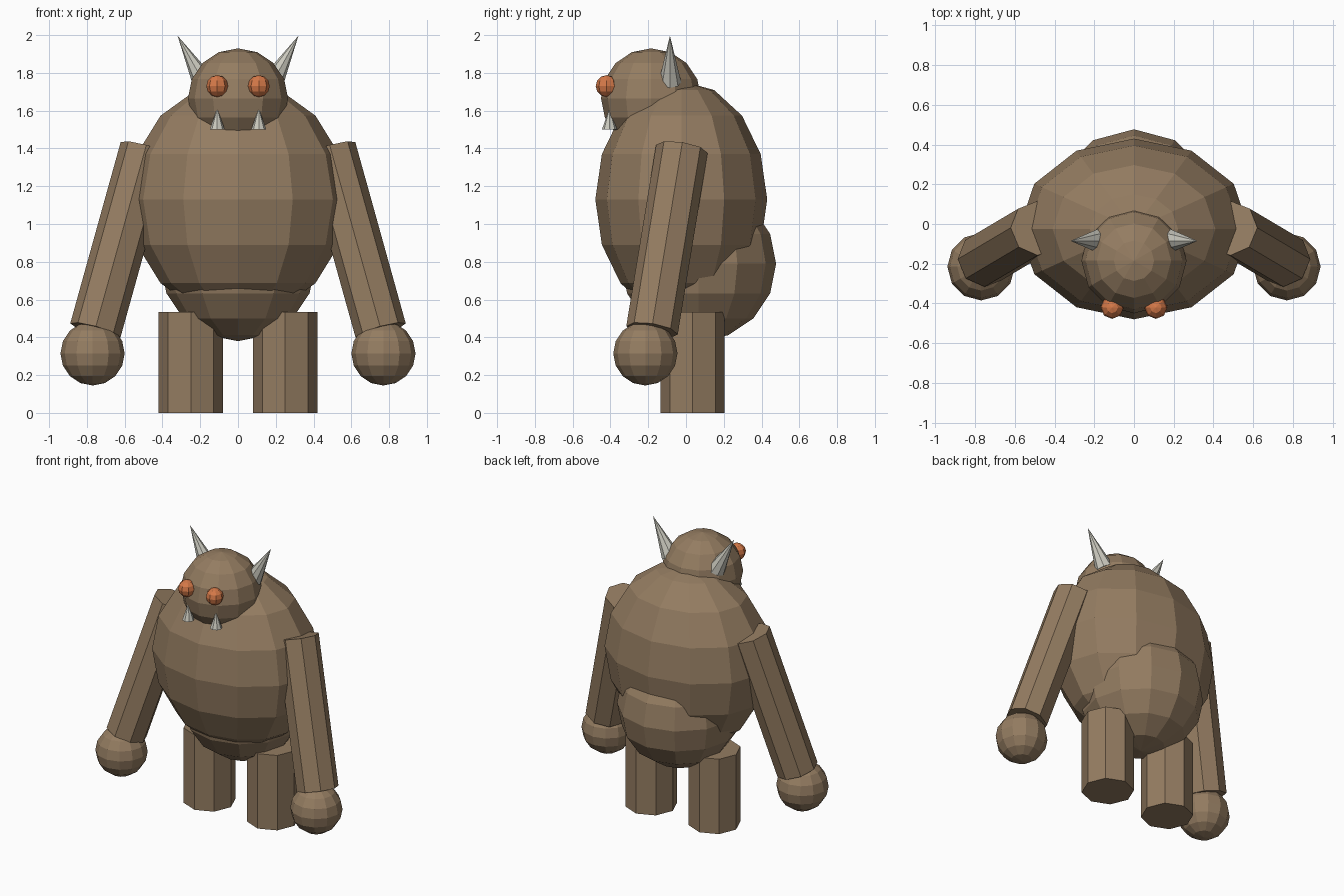
import bpy
from mathutils import Vector

default = bpy.data.objects.get("Cube")
if default:
    bpy.data.objects.remove(default, do_unlink=True)


def material(name, rgb):
    mat = bpy.data.materials.new(name)
    mat.use_nodes = True
    color = (*rgb, 1.0)
    mat.diffuse_color = color
    mat.node_tree.nodes["Principled BSDF"].inputs["Base Color"].default_value = color
    return mat


FUR = material("brown_fur", (0.296, 0.202, 0.120))
EYE = material("orange_eye", (0.66, 0.19, 0.065))
BONE = material("pale_bone", (0.60, 0.59, 0.52))


def finish(name, mat):
    obj = bpy.context.object
    obj.name = name
    obj.data.name = name
    obj.data.materials.append(mat)
    return obj


def ball(name, center, radii, mat, segments=12, rings=8):
    bpy.ops.mesh.primitive_uv_sphere_add(segments=segments, ring_count=rings,
                                         radius=1, location=center)
    obj = finish(name, mat)
    obj.scale = radii
    return obj


def taper(name, start, end, r_start, r_end, mat, sides=8):
    """Faceted cylinder or cone running from start to end."""
    a, b = Vector(start), Vector(end)
    bpy.ops.mesh.primitive_cone_add(vertices=sides, radius1=r_start, radius2=r_end,
                                    depth=(b - a).length, location=(a + b) / 2)
    obj = finish(name, mat)
    obj.rotation_mode = 'QUATERNION'
    obj.rotation_quaternion = Vector((0, 0, 1)).rotation_difference(b - a)
    return obj


# Trunk and head
ball("torso", (0, -0.025, 1.13), (0.58, 0.455, 0.627), FUR)
ball("hips", (0, 0.067, 0.79), (0.41, 0.41, 0.41), FUR)
ball("head", (0, -0.185, 1.665), (0.265, 0.265, 0.265), FUR)

# Paired parts
for side, s in (("left", 1), ("right", -1)):
    taper(f"{side}_leg", (s * 0.25, 0.035, 0), (s * 0.25, 0.035, 0.535), 0.17, 0.17, FUR)
    taper(f"{side}_arm", (s * 0.755, -0.18, 0.437), (s * 0.488, -0.022, 1.397),
          0.138, 0.138, FUR)
    ball(f"{side}_hand", (s * 0.77, -0.215, 0.315), (0.17, 0.17, 0.17), FUR)
    ball(f"{side}_eye", (s * 0.11, -0.42, 1.73), (0.058, 0.058, 0.058), EYE, 8, 6)
    taper(f"{side}_tusk", (s * 0.11, -0.405, 1.50), (s * 0.11, -0.405, 1.615),
          0.04, 0, BONE)
    taper(f"{side}_horn", (s * 0.182, -0.085, 1.75), (s * 0.32, -0.085, 1.997),
          0.06, 0, BONE)
